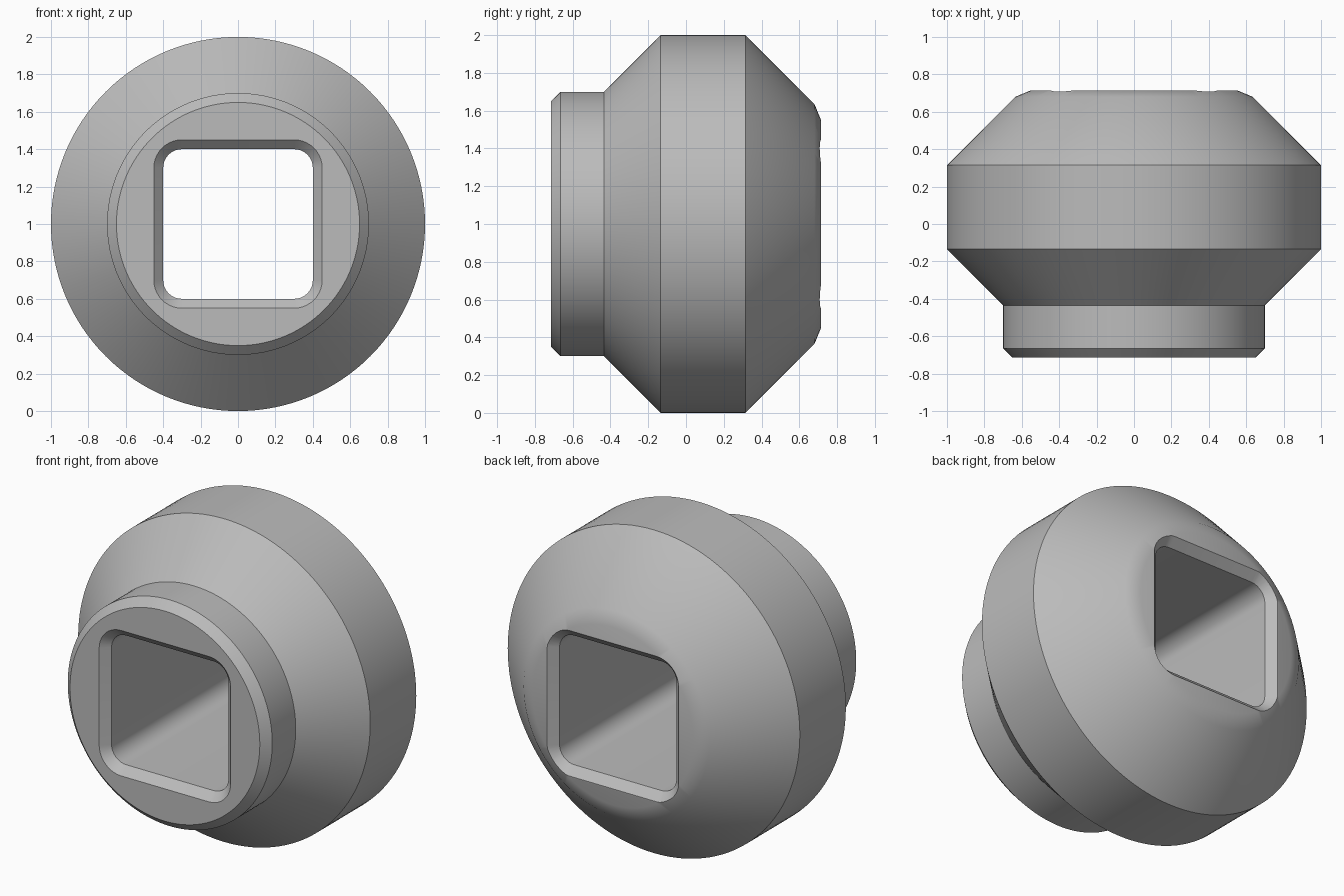
import bpy, bmesh, math
from mathutils import Vector

cube = bpy.data.objects.get("Cube")
if cube:
    bpy.data.objects.remove(cube, do_unlink=True)

CENTRE_Z = 1.0

grey = bpy.data.materials.new("plain grey")
grey.use_nodes = True
colour = (0.5, 0.5, 0.5, 1)
grey.diffuse_color = colour
grey.node_tree.nodes["Principled BSDF"].inputs["Base Color"].default_value = colour


def loft(name, rings):
    """Skin a list of equal-length point rings into a closed solid."""
    bm = bmesh.new()
    loops = [[bm.verts.new(p) for p in ring] for ring in rings]
    for a, b in zip(loops, loops[1:]):
        for i in range(len(a)):
            j = (i + 1) % len(a)
            bm.faces.new((a[i], a[j], b[j], b[i]))
    bm.faces.new(loops[0])
    bm.faces.new(loops[-1])
    bmesh.ops.recalc_face_normals(bm, faces=bm.faces[:])
    mesh = bpy.data.meshes.new(name)
    bm.to_mesh(mesh)
    bm.free()
    mesh.materials.append(grey)
    obj = bpy.data.objects.new(name, mesh)
    bpy.context.collection.objects.link(obj)
    return obj


def circle(radius, y, sides=128):
    angles = [math.tau * i / sides for i in range(sides)]
    return [Vector((radius * math.cos(a), y, CENTRE_Z + radius * math.sin(a))) for a in angles]


def rounded_square(half, y, core=0.3, steps=10):
    """Square whose corner arcs are centred at the fixed core distance."""
    points = []
    for corner in range(4):
        mid = math.radians(45 + 90 * corner)
        cx, cz = (math.copysign(core, f(mid)) for f in (math.cos, math.sin))
        for i in range(steps + 1):
            a = math.radians(90 * (corner + i / steps))
            r = half - core
            points.append(Vector((cx + r * math.cos(a), y, CENTRE_Z + cz + r * math.sin(a))))
    return points


# Turned body: collar at the front, drum, tapered back
profile = [(0.65, -0.715), (0.70, -0.665), (0.70, -0.435), (1.0, -0.135),
           (1.0, 0.315), (0.635, 0.68), (0.55, 0.715)]
body = loft("socket_body", [circle(r, y) for r, y in profile])

# Square through-hole, flared at both ends
flare = [(0.5, -0.765), (0.4, -0.665), (0.4, 0.665), (0.5, 0.765)]
cutter = loft("hole_cutter", [rounded_square(h, y) for h, y in flare])
cutter.hide_render = True

cut = body.modifiers.new("square hole", 'BOOLEAN')
cut.operation = 'DIFFERENCE'
cut.solver = 'EXACT'
cut.object = cutter

bpy.ops.object.select_all(action='DESELECT')
body.select_set(True)
bpy.context.view_layer.objects.active = body
bpy.ops.object.modifier_apply(modifier=cut.name)
bpy.data.objects.remove(cutter, do_unlink=True)
bpy.ops.object.shade_smooth_by_angle(angle=math.radians(30))
